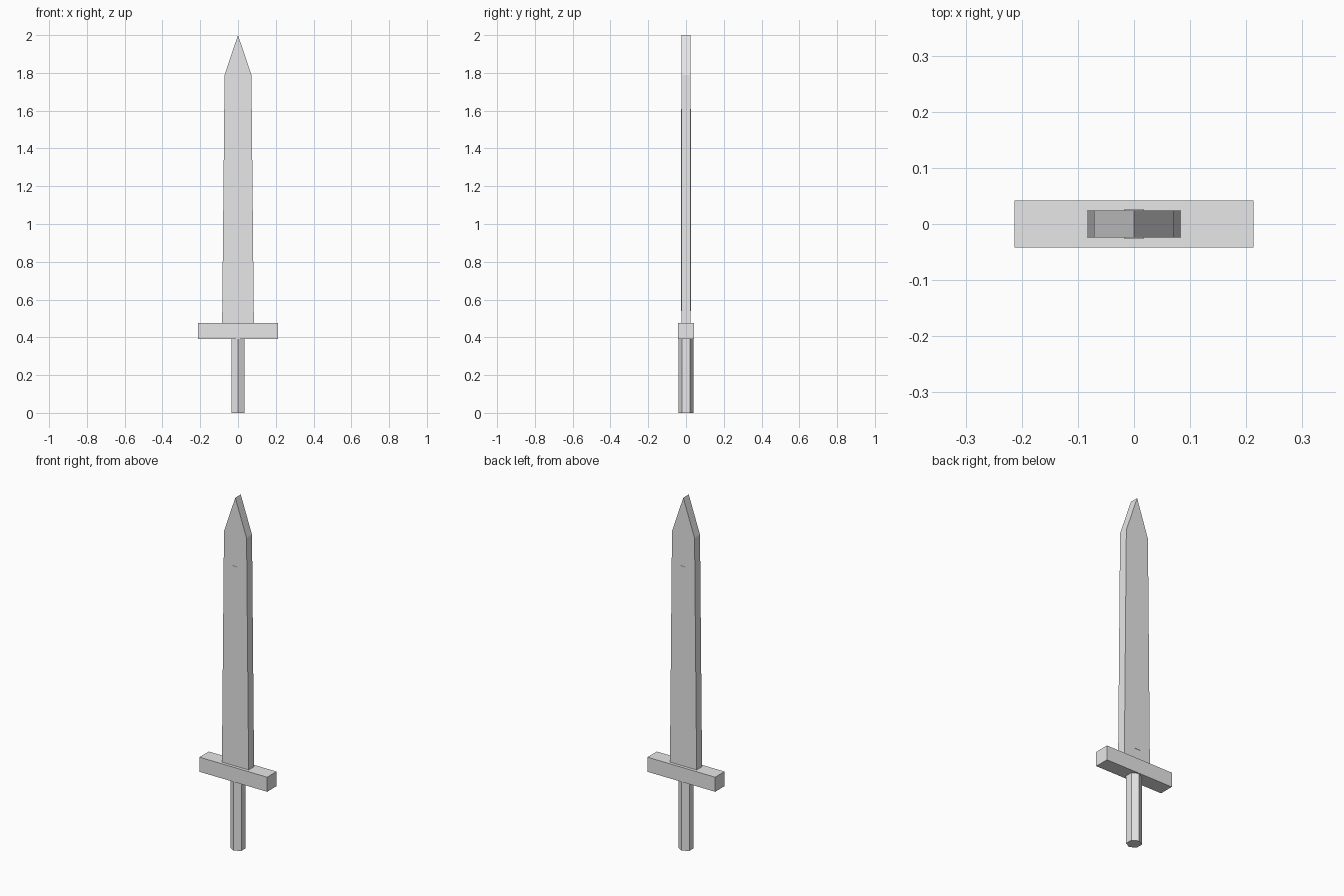
import bpy
import bmesh
from math import pi
from mathutils import Matrix

cube = bpy.data.objects.get("Cube")
if cube:
    bpy.data.objects.remove(cube, do_unlink=True)

grey = bpy.data.materials.new("plain grey")
grey.use_nodes = True
colour = (0.8, 0.8, 0.8, 1)
grey.diffuse_color = colour
grey.node_tree.nodes["Principled BSDF"].inputs["Base Color"].default_value = colour


def finish(name, bm):
    bmesh.ops.recalc_face_normals(bm, faces=bm.faces)
    mesh = bpy.data.meshes.new(name)
    bm.to_mesh(mesh)
    bm.free()
    mesh.materials.append(grey)
    obj = bpy.data.objects.new(name, mesh)
    bpy.context.collection.objects.link(obj)
    return obj


def slab(name, half_profile, depth):
    """Mirror an x, z half outline and extrude it along y."""
    bm = bmesh.new()
    left = [(-x, z) for x, z in reversed(half_profile) if x > 0]
    verts = [bm.verts.new((x, -depth / 2, z)) for x, z in half_profile + left]
    face = bm.faces.new(verts)
    extruded = bmesh.ops.extrude_face_region(bm, geom=[face])["geom"]
    moved = [v for v in extruded if isinstance(v, bmesh.types.BMVert)]
    bmesh.ops.translate(bm, verts=moved, vec=(0, depth, 0))
    return finish(name, bm)


# Tapering blade with a pointed tip
slab("blade", [(0.084, 0.47), (0.071, 1.79), (0, 2.0)], 0.049)

# Shallow raised rib, showing on both flat sides of the blade
slab("blade_rib", [(0.018, 0.54), (0.018, 1.61)], 0.052)

# Crossguard
slab("crossguard", [(0.213, 0.392), (0.213, 0.475)], 0.084)

# Six-sided grip with a corner facing front and back
bm = bmesh.new()
bmesh.ops.create_cone(bm, cap_ends=True, segments=6, radius1=0.04, radius2=0.04,
                      depth=0.4, matrix=Matrix.Translation((0, 0, 0.2)))
# Put corners on the y axis whatever the starting angle
if max(v.co.y for v in bm.verts) < 0.039:
    bmesh.ops.rotate(bm, verts=bm.verts, matrix=Matrix.Rotation(pi / 6, 3, "Z"))
finish("grip", bm)
